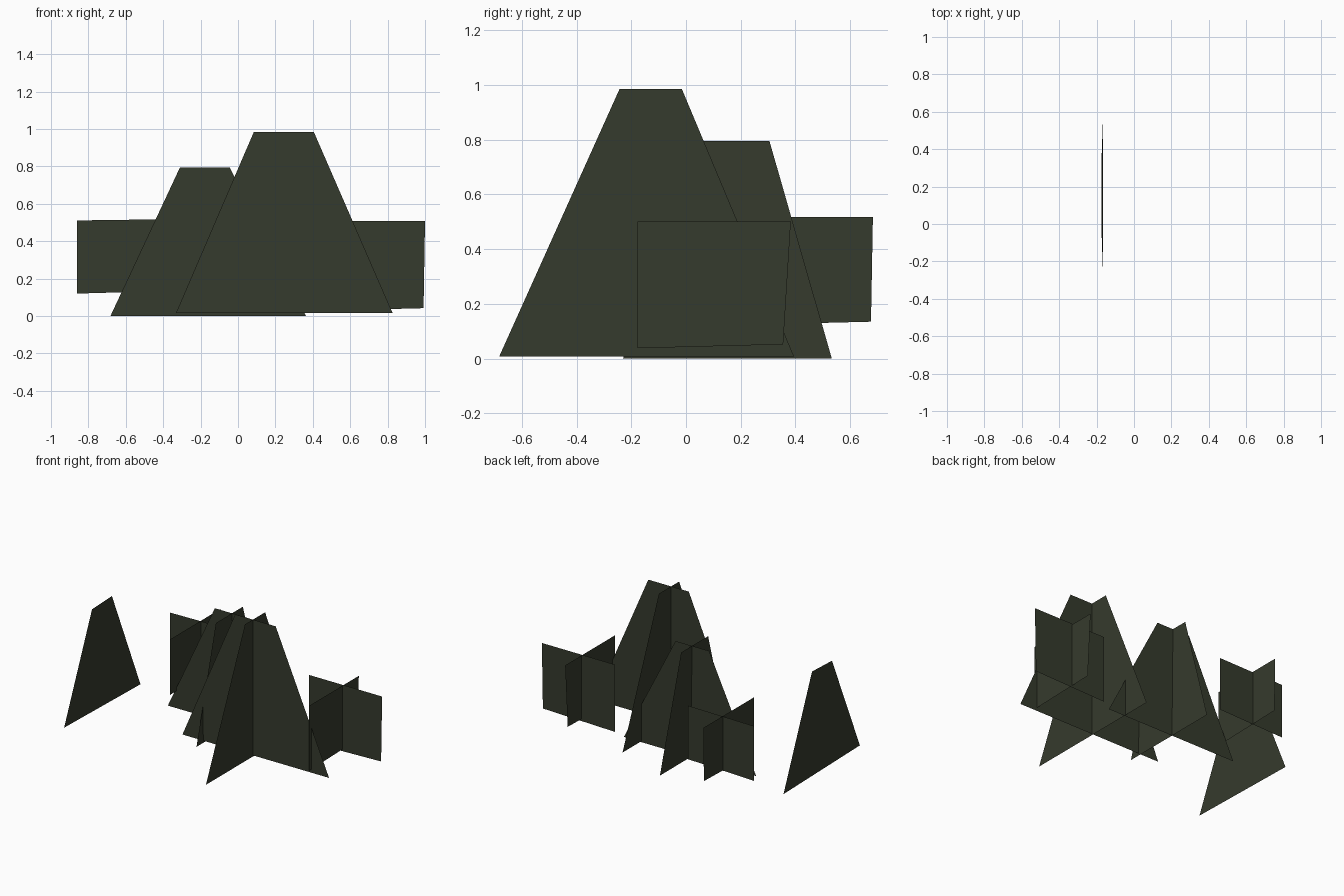
import bpy

if "Cube" in bpy.data.objects:
    bpy.data.objects.remove(bpy.data.objects["Cube"])

# One dark foliage colour for every card
green = bpy.data.materials.new("dark_foliage_green")
green.diffuse_color = (0.036, 0.043, 0.026, 1)
green.use_nodes = True
green.node_tree.nodes["Principled BSDF"].inputs["Base Color"].default_value = green.diffuse_color


def card(name, axis, pos, outline):
    """Single flat card. axis 'x' spans x/z at y=pos, axis 'y' spans y/z at x=pos."""
    if axis == 'x':
        verts = [(u, pos, z) for u, z in outline]
    else:
        verts = [(pos, u, z) for u, z in outline]
    mesh = bpy.data.meshes.new(name)
    mesh.from_pydata(verts, [], [range(len(verts))])
    mesh.materials.append(green)
    obj = bpy.data.objects.new(name, mesh)
    bpy.context.collection.objects.link(obj)
    return obj


# outlines: bottom left, bottom right, top right, top left
# Tall tree: two crossed trapezoids
card("tall_tree_card_wide", 'x', -0.153,
     [(-0.332, 0.015), (0.827, 0.015), (0.405, 0.985), (0.085, 0.985)])
card("tall_tree_card_deep", 'y', 0.225,
     [(-0.683, 0.007), (0.395, 0.007), (-0.015, 0.985), (-0.243, 0.985)])

# Short tree: two crossed trapezoids, the deep one leaning very slightly
card("short_tree_card_wide", 'x', 0.182,
     [(-0.682, 0.0), (0.364, 0.0), (-0.045, 0.795), (-0.31, 0.795)])
deep = card("short_tree_card_deep", 'y', -0.17,
            [(-0.23, 0.0), (0.533, 0.0), (0.305, 0.795), (0.0, 0.795)])
for v in deep.data.vertices:
    v.co.x = -0.175 if v.co.z > 0.4 else -0.167

# Lone tree card at the far left
card("lone_tree_card", 'y', -1.0,
     [(-0.535, 0.031), (0.327, 0.012), (0.005, 0.765), (-0.22, 0.756)])

# Right bush: crossed near-square cards
card("right_bush_card_wide", 'x', 0.199,
     [(0.42, 0.027), (0.992, 0.042), (1.0, 0.508), (0.42, 0.508)])
card("right_bush_card_deep", 'y', 0.687,
     [(-0.178, 0.038), (0.355, 0.052), (0.383, 0.502), (-0.178, 0.502)])

# Left bush: crossed near-square cards
card("left_bush_card_wide", 'x', 0.46,
     [(-0.86, 0.12), (-0.338, 0.135), (-0.338, 0.518), (-0.86, 0.511)])
card("left_bush_card_deep", 'y', -0.615,
     [(0.112, 0.121), (0.676, 0.135), (0.683, 0.518), (0.112, 0.518)])
